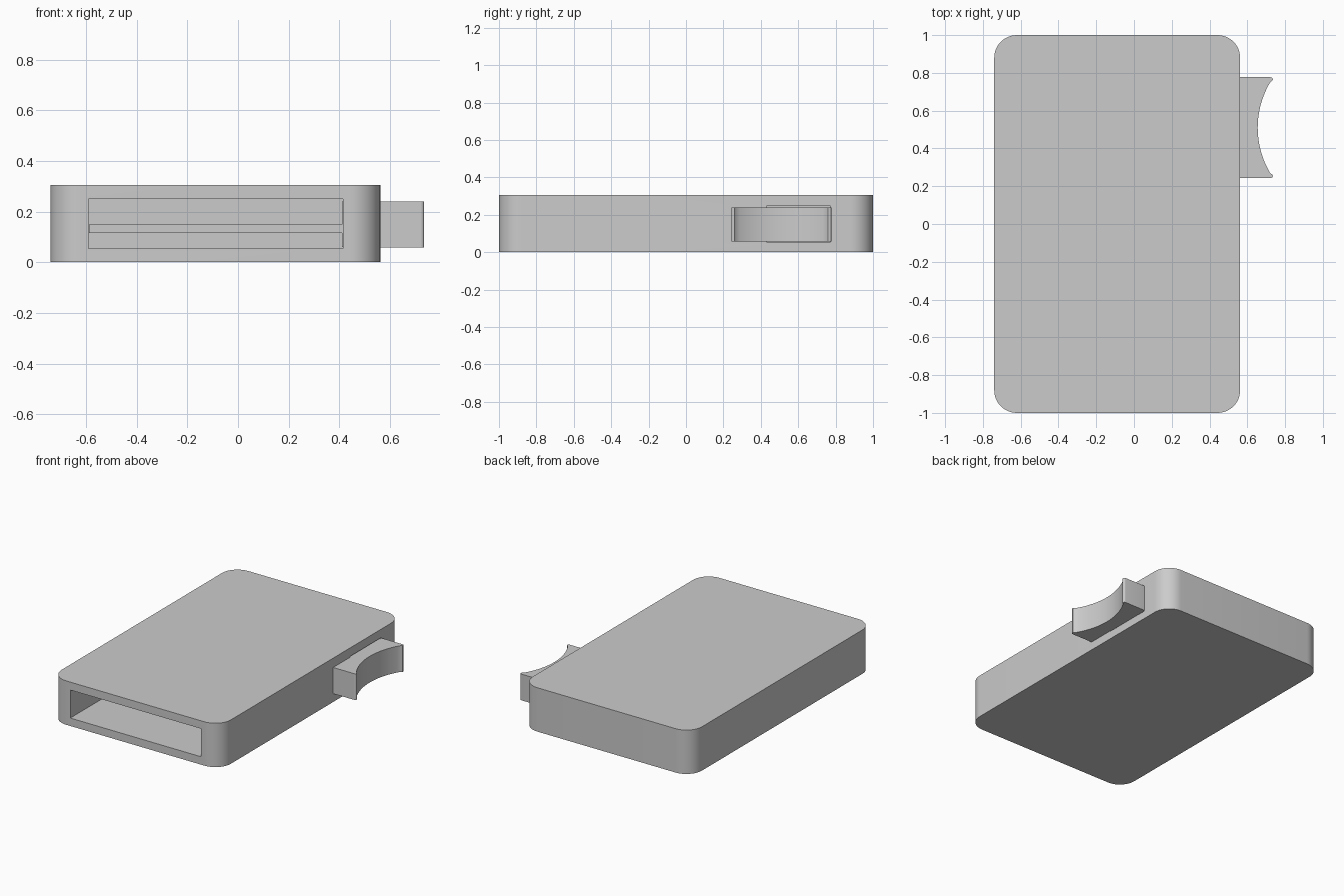
import bpy, bmesh
from math import sin, cos, asin, pi

if "Cube" in bpy.data.objects:
    bpy.data.objects.remove(bpy.data.objects["Cube"])


def prism(name, pts, z0, z1):
    """Extrude a 2D outline from z0 to z1."""
    bm = bmesh.new()
    face = bm.faces.new([bm.verts.new((x, y, z0)) for x, y in pts])
    top = bmesh.ops.extrude_face_region(bm, geom=[face])["geom"]
    for v in top:
        if isinstance(v, bmesh.types.BMVert):
            v.co.z = z1
    bmesh.ops.recalc_face_normals(bm, faces=bm.faces)
    me = bpy.data.meshes.new(name)
    bm.to_mesh(me)
    bm.free()
    ob = bpy.data.objects.new(name, me)
    bpy.context.collection.objects.link(ob)
    return ob


def rect(x0, x1, y0, y1):
    return [(x0, y0), (x1, y0), (x1, y1), (x0, y1)]


def arc(cx, cy, r, a0, a1, n):
    return [(cx + r * cos(a0 + (a1 - a0) * i / n),
             cy + r * sin(a0 + (a1 - a0) * i / n)) for i in range(n + 1)]


def cut(target, cutter):
    cutter.hide_render = True
    mod = target.modifiers.new("cut", "BOOLEAN")
    mod.object = cutter
    mod.solver = "EXACT"
    bpy.context.view_layer.objects.active = target
    bpy.ops.object.modifier_apply(modifier=mod.name)
    bpy.data.objects.remove(cutter)


def smooth(ob):
    bpy.ops.object.select_all(action="DESELECT")
    ob.select_set(True)
    bpy.context.view_layer.objects.active = ob
    bpy.ops.object.shade_smooth_by_angle(angle=pi / 6)


# Case with rounded vertical corners
X0, X1, R, H = -0.74, 0.562, 0.12, 0.305
corners = [(X1 - R, 1 - R), (X0 + R, 1 - R), (X0 + R, R - 1), (X1 - R, R - 1)]
outline = []
for i, (cx, cy) in enumerate(corners):
    outline += arc(cx, cy, R, i * pi / 2, (i + 1) * pi / 2, 12)
case = prism("case", outline, 0, H)

# Front opening with its long cavity, and the side slot for the button
cut(case, prism("cavity_cutter", rect(-0.59, 0.415, -1.1, 0.86), 0.055, 0.25))
cut(case, prism("side_slot_cutter", rect(0.40, 0.65, 0.43, 0.772), 0.055, 0.246))
smooth(case)

# Thumb button with a concave face and rounded tips
CY, TIP = 0.51, 0.012
r = 0.47
a = asin(0.252 / r)
pts = [(X1, 0.243), (0.735 - TIP, 0.243)]
pts += arc(0.735 - TIP, 0.243 + TIP, TIP, -pi / 2, 0.4, 5)
pts += arc(0.655 + r, CY, r, pi + a - 0.03, pi - a + 0.03, 24)
pts += arc(0.735 - TIP, 0.777 - TIP, TIP, -0.4, pi / 2, 5)
pts += [(X1, 0.777)]
button = prism("thumb_button", pts, 0.058, 0.24)
smooth(button)

# Neck through the side slot and the thin pusher plate inside
prism("button_neck", rect(0.41, X1, 0.435, 0.765), 0.06, 0.24)
prism("pusher_plate", rect(-0.588, 0.413, 0.435, 0.765), 0.115, 0.15)
